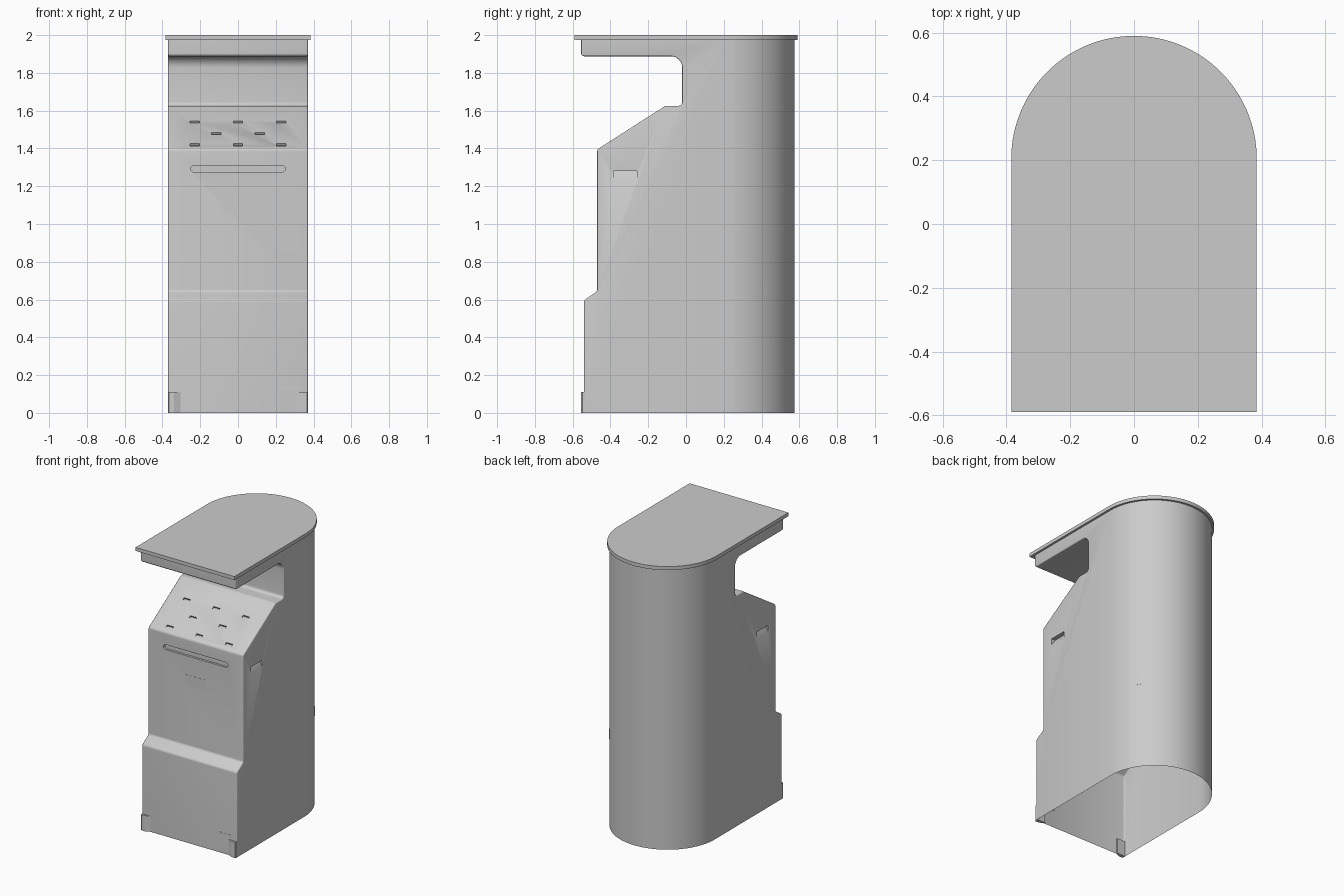
import bpy, bmesh, math
from mathutils import Vector

if "Cube" in bpy.data.objects:
    bpy.data.objects.remove(bpy.data.objects["Cube"])


def rounded(points, steps=6):
    """Fillet each (a, b, radius) corner of a closed 2D polygon."""
    out = []
    for i, (a, b, r) in enumerate(points):
        p = Vector((a, b))
        if r == 0:
            out.append(p)
            continue
        u = (Vector(points[i - 1][:2]) - p).normalized()
        v = (Vector(points[(i + 1) % len(points)][:2]) - p).normalized()
        half = u.angle(v) / 2
        centre = p + (u + v).normalized() * (r / math.sin(half))
        s = p + u * (r / math.tan(half)) - centre
        e = p + v * (r / math.tan(half)) - centre
        for k in range(steps + 1):
            t = k / steps
            out.append(centre + (s.lerp(e, t)).normalized() * r)
    return out


def prism(name, pts, axis, lo, hi, helper=False):
    """Extrude a 2D outline along the given axis."""
    def place(p, h):
        return {'x': (h, p[0], p[1]), 'y': (p[0], h, p[1]), 'z': (p[0], p[1], h)}[axis]
    bm = bmesh.new()
    a = [bm.verts.new(place(p, lo)) for p in pts]
    b = [bm.verts.new(place(p, hi)) for p in pts]
    bm.faces.new(a)
    bm.faces.new(b[::-1])
    for i in range(len(pts)):
        j = (i + 1) % len(pts)
        bm.faces.new((a[i], a[j], b[j], b[i]))
    bmesh.ops.recalc_face_normals(bm, faces=bm.faces[:])
    me = bpy.data.meshes.new(name)
    bm.to_mesh(me)
    bm.free()
    ob = bpy.data.objects.new(name, me)
    bpy.context.collection.objects.link(ob)
    ob.hide_render = helper
    return ob


def d_shape(half, front, centre=0.205, n=64):
    arc = [(half * math.cos(math.pi * i / n), centre + half * math.sin(math.pi * i / n))
           for i in range(n + 1)]
    return arc + [(-half, front), (half, front)]


def smooth(ob):
    bpy.ops.object.select_all(action='DESELECT')
    ob.select_set(True)
    bpy.context.view_layer.objects.active = ob
    bpy.ops.object.shade_smooth_by_angle(angle=math.radians(35))


# Cabinet: stepped side profile, clipped to a rounded-back plan
profile = rounded([
    (0.7, -0.05, 0), (-0.54, -0.05, 0), (-0.54, 0.597, 0.02), (-0.47, 0.643, 0.02),
    (-0.47, 1.395, 0.02), (-0.11, 1.625, 0.03), (-0.02, 1.625, 0.022),
    (-0.02, 1.888, 0.06), (-0.555, 1.888, 0.015), (-0.555, 2.05, 0), (0.7, 2.05, 0)])
body = prism("cabinet_body", profile, 'x', -0.37, 0.37)
bevel = body.modifiers.new("soft_edges", 'BEVEL')
bevel.width, bevel.segments = 0.007, 3
bevel.limit_method, bevel.angle_limit = 'ANGLE', math.radians(60)

plan = prism("plan_clip", d_shape(0.3705, -0.7), 'z', 0, 1.978, True)
cutters = []

# Ramp-shaped grips in both sides
for s in (-1, 1):
    cutters.append(prism("side_grip_cutter",
                         [(s * 0.374, 1.229), (s * 0.374, 1.28), (s * 0.34, 1.28)],
                         'y', -0.385, -0.26, True))

# Small hooded recesses on the sloping panel
along = Vector((0.36, 0.23)).normalized()
out = Vector((-along.y, along.x))
for z, xs in ((1.545, (-0.23, 0, 0.23)), (1.485, (-0.115, 0.115)), (1.425, (-0.23, 0, 0.23))):
    top = Vector((-0.47 + (z - 1.395) * 0.36 / 0.23, z))
    for x in xs:
        tri = [top + out * 0.003, top - out * 0.012, top - along * 0.028 + out * 0.003]
        cutters.append(prism("panel_recess_cutter", tri, 'x', x - 0.025, x + 0.025, True))

# Long rounded slot below the panel
slot = rounded([(-0.25, 1.275, 0.016), (0.25, 1.275, 0.016),
                (0.25, 1.31, 0.016), (-0.25, 1.31, 0.016)])
cutters.append(prism("front_slot_cutter", slot, 'y', -0.49, -0.455, True))

for cutter, op in [(plan, 'INTERSECT')] + [(c, 'DIFFERENCE') for c in cutters]:
    m = body.modifiers.new(op.lower(), 'BOOLEAN')
    m.operation, m.object, m.solver = op, cutter, 'EXACT'

# Bake the modifiers and open the underside, leaving a hollow shell
bpy.context.view_layer.update()
mesh = bpy.data.meshes.new_from_object(
    body.evaluated_get(bpy.context.evaluated_depsgraph_get()))
body.modifiers.clear()
body.data = mesh
for c in [plan] + cutters:
    bpy.data.objects.remove(c, do_unlink=True)
bm = bmesh.new()
bm.from_mesh(mesh)
bottom = [f for f in bm.faces if all(abs(v.co.z) < 1e-4 for v in f.verts)]
bmesh.ops.delete(bm, geom=bottom, context='FACES')
bm.to_mesh(mesh)
bm.free()
smooth(body)

# Overhanging roof plate
smooth(prism("roof_plate", d_shape(0.385, -0.59), 'z', 1.975, 2.0))

# Corner feet blending into the front
for s, side in ((-1, "left"), (1, "right")):
    foot = [(s * x, y) for x, y in ((0.37, -0.53), (0.37, -0.549), (0.364, -0.555),
                                    (0.34, -0.555), (0.305, -0.54), (0.305, -0.53))]
    prism("front_foot_" + side, foot, 'z', 0, 0.11)


# Flat inset plates on the front
def plate(name, x0, x1, z0, z1, y):
    prism(name, [(x0, z0), (x1, z0), (x1, z1), (x0, z1)], 'y', y - 0.001, y + 0.004)


plate("front_label_plate", -0.08, 0.07, 1.063, 1.143, -0.47)
plate("lower_tag_plate", 0.22, 0.34, 0.125, 0.146, -0.54)

# Small lock cover on the curved right rear
angle = math.radians(34)
lock = prism("rear_lock_cover", [(-0.012, 0.61), (0.012, 0.61), (0.012, 0.68), (-0.012, 0.68)],
             'y', -0.005, 0.002)
lock.location = (0.37 * math.cos(angle), 0.205 + 0.37 * math.sin(angle), 0)
lock.rotation_euler.z = angle - math.pi / 2
